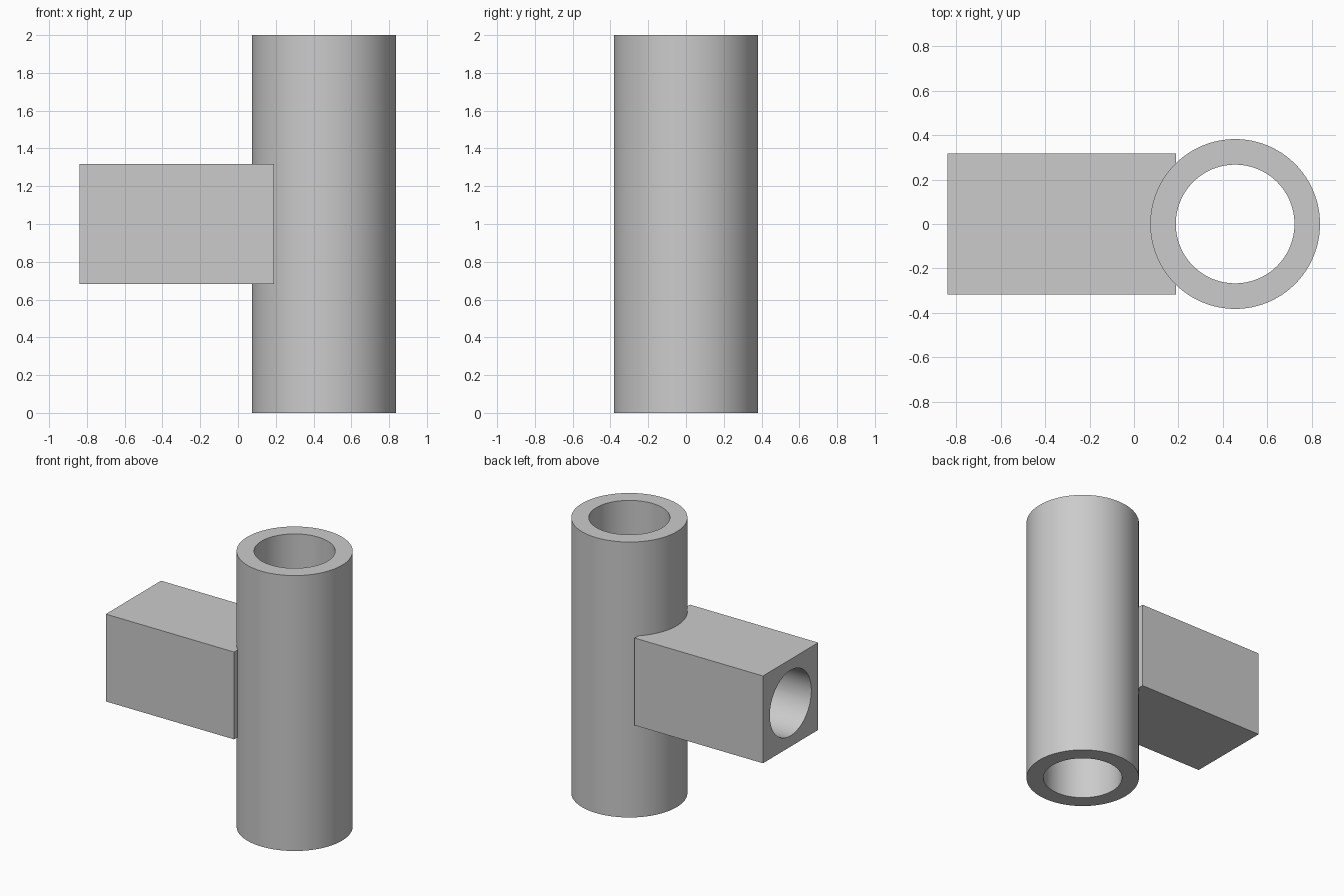
import bpy
import math

if "Cube" in bpy.data.objects:
    bpy.data.objects.remove(bpy.data.objects["Cube"], do_unlink=True)

PIPE_X = 0.455      # axis of the upright pipe
MID_Z = 1.0         # axis of the side socket
LEFT_END, INNER_END = -0.84, 0.19

grey = bpy.data.materials.new("plain grey")
grey.use_nodes = True
grey.diffuse_color = (0.6, 0.6, 0.6, 1)
grey.node_tree.nodes["Principled BSDF"].inputs["Base Color"].default_value = (0.6, 0.6, 0.6, 1)


def cylinder(name, radius, depth, location, rotation=(0, 0, 0)):
    bpy.ops.mesh.primitive_cylinder_add(vertices=96, radius=radius, depth=depth,
                                        location=location, rotation=rotation)
    obj = bpy.context.object
    obj.name = name
    obj.data.materials.append(grey)
    return obj


def combine(target, tool, operation):
    mod = target.modifiers.new(tool.name, 'BOOLEAN')
    mod.operation = operation
    mod.solver = 'EXACT'
    mod.object = tool
    bpy.context.view_layer.objects.active = target
    bpy.ops.object.modifier_apply(modifier=mod.name)
    bpy.data.objects.remove(tool, do_unlink=True)


# Upright pipe
fitting = cylinder("tee_fitting", 0.382, 2, (PIPE_X, 0, MID_Z))

# Square side socket, reaching as far as the pipe bore
bpy.ops.mesh.primitive_cube_add(size=1, location=((LEFT_END + INNER_END) / 2, 0, MID_Z))
socket = bpy.context.object
socket.name = "side_socket"
socket.scale = (INNER_END - LEFT_END, 0.634, 0.634)
socket.data.materials.append(grey)
combine(fitting, socket, 'UNION')

# Bore through the pipe, and round bore of the socket opening into it
combine(fitting, cylinder("pipe_bore", 0.267, 2.4, (PIPE_X, 0, MID_Z)), 'DIFFERENCE')
start = LEFT_END - 0.2
side_bore = cylinder("side_bore", 0.238, PIPE_X - start,
                     ((PIPE_X + start) / 2, 0, MID_Z), (0, math.pi / 2, 0))
combine(fitting, side_bore, 'DIFFERENCE')

# Smooth round walls with crisp rims
bpy.ops.object.select_all(action='DESELECT')
fitting.select_set(True)
bpy.context.view_layer.objects.active = fitting
bpy.ops.object.shade_smooth_by_angle(angle=math.radians(30))
